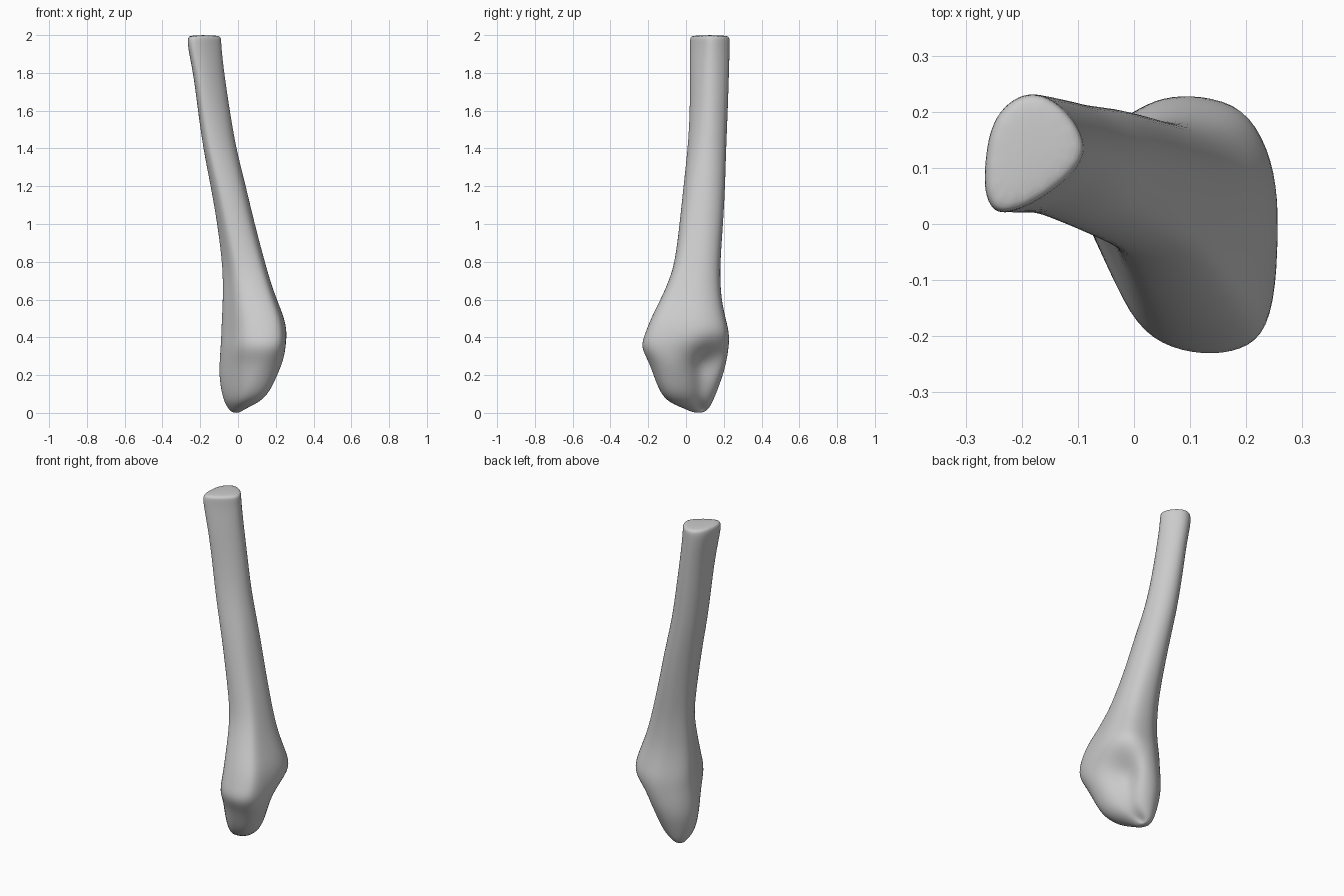
import bpy
import bmesh

cube = bpy.data.objects.get("Cube")
if cube:
    bpy.data.objects.remove(cube, do_unlink=True)

# One flat bone colour
bone_grey = bpy.data.materials.new("bone_grey")
bone_grey.use_nodes = True
colour = (0.6, 0.6, 0.6, 1)
bone_grey.diffuse_color = colour
shader = bone_grey.node_tree.nodes["Principled BSDF"]
shader.inputs["Base Color"].default_value = colour
shader.inputs["Roughness"].default_value = 0.6

# Cross-sections inside a unit box, counter-clockwise from the inner side.
# The tip has a joint face in front of a rear lobe, the hollow sits above
# that lobe, the head is a broad wedge, and the shaft a rounded triangle.
TIP = [(.85, .05), (.45, .35), (.38, .65), (.2, .9),
       (-.2, 1), (-.5, .92), (-.75, .78), (-.92, .55),
       (-1, .25), (-.88, -.1), (-.58, -.5), (-.25, -.82),
       (.05, -1), (.45, -1), (.85, -.85), (1, -.45)]
HOLLOW = [(.75, .05), (.25, .25), (.22, .62), (.25, .93),
          (-.15, 1), (-.47, .9), (-.77, .72), (-.96, .45),
          (-1, .2), (-.82, -.2), (-.55, -.62), (-.22, -.9),
          (.15, -1), (.5, -1), (.85, -.8), (1, -.4)]
HEAD = [(1, .2), (.9, .6), (.65, .93), (.2, 1),
        (-.2, .97), (-.46, .85), (-.8, .65), (-1, .4),
        (-.95, .1), (-.71, -.27), (-.48, -.75), (-.2, -.93),
        (.25, -1), (.65, -.95), (.87, -.82), (.95, -.35)]
SHAFT = [(1, .12), (.86, .45), (.56, .77), (.15, 1),
         (-.25, .99), (-.55, .83), (-.78, .6), (-.93, .25),
         (-1, -.25), (-1, -.65), (-.85, -.95), (-.6, -1),
         (-.2, -.9), (.22, -.7), (.63, -.43), (.92, -.15)]
SHAPES = [TIP, HOLLOW, HEAD, SHAFT]

# The cage is slightly fuller than the surface it rounds into
FULLNESS = 1.025

# Height, x range, y range, and blend (tip 0, hollow 1, head 2, shaft 3)
LEVELS = [
    (0, -.03, .01, .04, .09, 2),
    (.02, -.05, .035, .0, .12, 1),
    (.055, -.072, .115, -.09, .14, 0),
    (.11, -.088, .17, -.135, .163, 0),
    (.19, -.1, .208, -.165, .193, .3),
    (.27, -.098, .245, -.192, .215, 1),
    (.35, -.093, .26, -.24, .228, 1.65),
    (.42, -.089, .26, -.215, .228, 2),
    (.5, -.086, .246, -.185, .207, 2),
    (.6, -.081, .205, -.135, .186, 2.05),
    (.7, -.081, .17, -.09, .18, 2.1),
    (.8, -.085, .142, -.06, .18, 2.2),
    (1, -.11, .088, -.036, .195, 2.4),
    (1.2, -.145, .042, -.016, .206, 2.5),
    (1.4, -.185, -.01, .008, .211, 2.7),
    (1.6, -.212, -.043, .02, .22, 2.8),
    (1.8, -.236, -.073, .02, .226, 2.9),
    (1.94, -.265, -.088, .021, .23, 3),
    (1.985, -.265, -.088, .021, .23, 3),
    (2, -.252, -.1, .033, .219, 3),
]


def section(blend):
    """Mix the two neighbouring cross-sections."""
    low = min(int(blend), len(SHAPES) - 2)
    t = blend - low
    return [(a[0] + (b[0] - a[0]) * t, a[1] + (b[1] - a[1]) * t)
            for a, b in zip(SHAPES[low], SHAPES[low + 1])]


# Loft the whole bone from tip to cut end
bm = bmesh.new()
rings = []
for z, left, right, front, back, blend in LEVELS:
    cx, cy = (left + right) / 2, (front + back) / 2
    hx, hy = (right - left) / 2 * FULLNESS, (back - front) / 2 * FULLNESS
    rings.append([bm.verts.new((cx + u * hx, cy + v * hy, z))
                  for u, v in section(blend)])
for lower, upper in zip(rings, rings[1:]):
    for i in range(len(lower)):
        j = (i + 1) % len(lower)
        bm.faces.new((lower[i], lower[j], upper[j], upper[i]))
bm.faces.new(rings[0][::-1])
bm.faces.new(rings[-1])

mesh = bpy.data.meshes.new("bone")
bm.to_mesh(mesh)
bm.free()
mesh.materials.append(bone_grey)
for face in mesh.polygons:
    face.use_smooth = True
bone = bpy.data.objects.new("bone", mesh)
bpy.context.collection.objects.link(bone)

# Round the lofted cage
smooth = bone.modifiers.new("rounding", "SUBSURF")
smooth.levels = smooth.render_levels = 2
